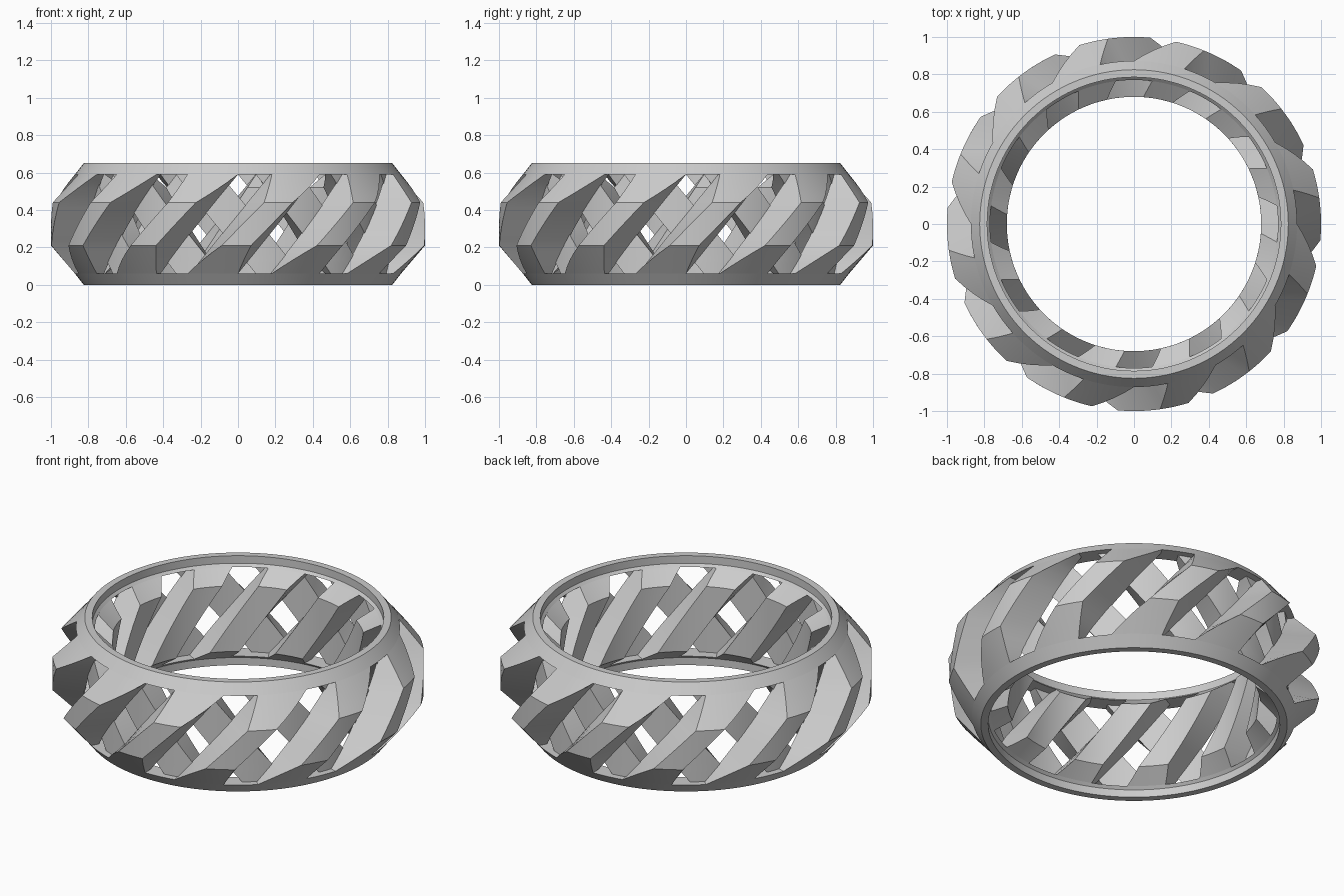
import bpy, bmesh
from math import sin, cos, radians

if "Cube" in bpy.data.objects:
    bpy.data.objects.remove(bpy.data.objects["Cube"])

COUNT = 12            # struts in each layer
LOW, HIGH = 0.06, 0.59  # height range of the open lattice
TWIST = 30            # degrees each strut turns over that range
MEET = 0.83           # radius where the two layers fuse

grey = bpy.data.materials.new("plain grey")
grey.use_nodes = True
colour = (0.6, 0.6, 0.6, 1)
grey.diffuse_color = colour
grey.node_tree.nodes["Principled BSDF"].inputs["Base Color"].default_value = colour


def polar(r, deg, z):
    a = radians(deg)
    return (r * cos(a), r * sin(a), z)


def lookup(x, table):
    """Linear interpolation in a list of (x, value), extended past its ends."""
    for (x0, v0), (x1, v1) in zip(table, table[1:]):
        if x <= x1:
            break
    return v0 + (v1 - v0) * (x - x0) / (x1 - x0)


def finish(bm, name):
    bmesh.ops.recalc_face_normals(bm, faces=bm.faces)
    mesh = bpy.data.meshes.new(name)
    bm.to_mesh(mesh)
    bm.free()
    mesh.materials.append(grey)
    ob = bpy.data.objects.new(name, mesh)
    bpy.context.collection.objects.link(ob)
    bpy.ops.object.select_all(action='DESELECT')
    ob.select_set(True)
    bpy.context.view_layer.objects.active = ob
    bpy.ops.object.shade_smooth_by_angle(angle=radians(22))


def bridge(bm, a, b):
    n = len(a)
    for i in range(n):
        j = (i + 1) % n
        bm.faces.new((a[i], a[j], b[j], b[i]))


def revolve(name, section, steps=120):
    """Closed (radius, z) section turned about the axis."""
    bm = bmesh.new()
    rows = [[bm.verts.new(polar(r, 360 * s / steps, z)) for r, z in section]
            for s in range(steps)]
    for s in range(steps):
        bridge(bm, rows[s], rows[(s + 1) % steps])
    finish(bm, name)


def struts(name, profile, root, widths, centre, twist, columns=6):
    """Twisted teeth from a root radius to a tip profile, tapering by radius."""
    levels = []
    for (a, _), (b, _), n in zip(profile, profile[1:], (4, 8, 4)):
        levels += [a + (b - a) * i / n for i in range(n)]
    levels.append(HIGH)
    bm = bmesh.new()
    for k in range(COUNT):
        rows = []
        for z in levels:
            mid = centre + k * 360 / COUNT + twist * (z - LOW) / (HIGH - LOW)
            tip = lookup(z, profile)
            loop = []
            for r, side in ((tip, 1), (root, -1)):
                w = lookup(r, widths) * side
                loop += [polar(r, mid + w * (c / columns - 0.5), z)
                         for c in range(columns + 1)]
            rows.append([bm.verts.new(p) for p in loop])
        for lower, upper in zip(rows, rows[1:]):
            bridge(bm, lower, upper)
        for cap in (rows[0], rows[-1]):
            for c in range(columns):
                bm.faces.new((cap[c], cap[c + 1], cap[-2 - c], cap[-1 - c]))
    finish(bm, name)


# Rims at the bottom and top
rim = [(0.825, 0), (0.872, LOW), (0.77, LOW), (0.785, 0.045), (0.785, 0)]
revolve("bottom_rim", rim)
revolve("top_rim", [(r, 0.65 - z) for r, z in rim])

# Height and tip radius along a strut of each layer
outer = [(LOW, 0.872), (0.21, 1.0), (0.44, 1.0), (HIGH, 0.872)]
inner = [(LOW, 0.77), (0.13, 0.68), (0.52, 0.68), (HIGH, 0.77)]

# Two layers of tapered struts that twist opposite ways and cross;
# widths are (radius, degrees)
struts("outer_struts", outer, MEET - 0.003, [(MEET, 18), (0.872, 18), (1.0, 9)],
       21, TWIST)
struts("inner_struts", inner, MEET + 0.003, [(0.68, 13.5), (0.77, 15.5)],
       15 + TWIST, -TWIST)
